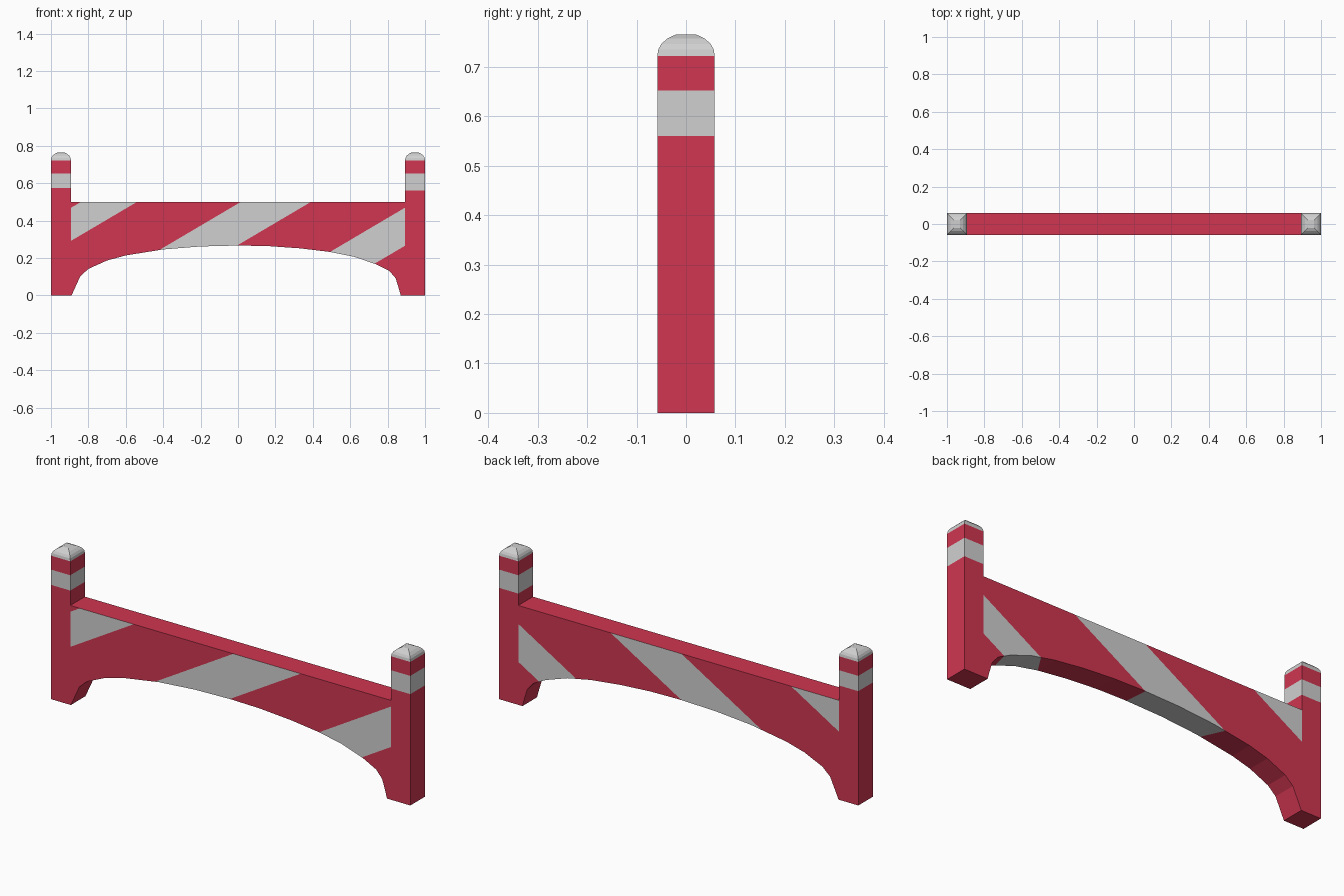
import bpy, bmesh
from mathutils import Vector

if "Cube" in bpy.data.objects:
    bpy.data.objects.remove(bpy.data.objects["Cube"])

W = 0.058          # half depth
IN = 0.893         # inner side of the posts
BEAM, NECK = 0.5, 0.722   # beam top, post top below the cap
SLOPE = 0.59       # stripe slope


def material(name, rgb):
    m = bpy.data.materials.new(name)
    m.diffuse_color = (*rgb, 1)
    m.use_nodes = True
    m.node_tree.nodes["Principled BSDF"].inputs["Base Color"].default_value = m.diffuse_color
    return m


red = material("barrier red", (0.63, 0.037, 0.082))
white = material("stripe white", (0.63, 0.63, 0.63))


def add_object(name, bm, mats):
    bmesh.ops.recalc_face_normals(bm, faces=bm.faces)
    me = bpy.data.meshes.new(name)
    bm.to_mesh(me)
    bm.free()
    for m in mats:
        me.materials.append(m)
    ob = bpy.data.objects.new(name, me)
    bpy.context.collection.objects.link(ob)
    return ob


# Frame: two posts and an arched beam, one extruded outline
arch = [(0.87, 0), (0.862, 0.03), (0.843, 0.092), (0.81, 0.13), (0.74, 0.166),
        (0.62, 0.207), (0.49, 0.233), (0.33, 0.252), (0.16, 0.264), (0, 0.267),
        (-0.2, 0.262), (-0.4, 0.246), (-0.6, 0.214), (-0.7, 0.187),
        (-0.8, 0.142), (-0.843, 0.103), (-0.89, 0)]
outline = [(-1, 0), (-1, NECK), (-IN, NECK), (-IN, BEAM),
           (IN, BEAM), (IN, NECK), (1, NECK), (1, 0)] + arch
bm = bmesh.new()
face = bm.faces.new([bm.verts.new((x, -W, z)) for x, z in outline])
ext = bmesh.ops.extrude_face_region(bm, geom=[face], use_keep_orig=True)
moved = [g for g in ext["geom"] if isinstance(g, bmesh.types.BMVert)]
bmesh.ops.translate(bm, verts=moved, vec=(0, 2 * W, 0))
bmesh.ops.recalc_face_normals(bm, faces=bm.faces)


def cut(co, no, keep=lambda c: True):
    faces = [f for f in bm.faces if keep(f.calc_center_median())]
    geom = faces + list({e for f in faces for e in f.edges}) \
        + list({v for f in faces for v in f.verts})
    bmesh.ops.bisect_plane(bm, geom=geom, plane_co=co, plane_no=no, dist=1e-5)


# Separate the beam from the posts, then cut the post bands
bands = {-1: (0.575, 0.652), 1: (0.56, 0.652)}
for s in (-1, 1):
    cut((s * IN, 0, 0), (1, 0, 0))
for s in (-1, 1):
    for z in bands[s]:
        cut((0, 0, z), (0, 0, 1), lambda c: c.x * s > IN - 0.001)

# Stripe edges: x where they meet the beam top, at the front and at the back
stripes = [((-0.84, -0.95), (-0.54, -0.625)),
           ((0.015, -0.015), (0.39, 0.38)),
           ((0.945, 1.05), (1.29, 1.374))]
for stripe in stripes:
    for f, b in stripe:
        cut(((f + b) / 2, 0, BEAM), Vector((1, (f - b) / (2 * W), -1 / SLOPE)).normalized(),
            lambda c: abs(c.x) < IN - 0.001)


def edge_at(edge, y):
    f, b = edge
    return f + (b - f) * (y + W) / (2 * W)


def is_white(f):
    c = f.calc_center_median()
    if abs(c.x) > IN - 0.001:
        lo, hi = bands[1 if c.x > 0 else -1]
        return lo < c.z < hi
    if f.normal.z > 0.9:
        return False
    u = c.x - (c.z - BEAM) / SLOPE
    return any(edge_at(l, c.y) < u < edge_at(r, c.y) for l, r in stripes)


bm.normal_update()
for f in bm.faces:
    f.material_index = int(is_white(f))
# The caps cover the post tops
hidden = [f for f in bm.faces if f.calc_center_median().z > NECK - 0.001]
bmesh.ops.delete(bm, geom=hidden, context="FACES")
add_object("barrier_frame", bm, [red, white])

# Post caps: stacked square rings (inset, height)
rings = [(0, NECK), (0.002, 0.735), (0.008, 0.746), (0.02, 0.757), (0.037, 0.765)]
for name, s in (("left_post_cap", -1), ("right_post_cap", 1)):
    bm = bmesh.new()
    cx, hx = s * (1 + IN) / 2, (1 - IN) / 2
    loops = [[bm.verts.new((cx + a * (hx - i), b * (W - i), z))
              for a, b in ((-1, -1), (1, -1), (1, 1), (-1, 1))] for i, z in rings]
    for lo, hi in zip(loops, loops[1:]):
        for k in range(4):
            n = (k + 1) % 4
            bm.faces.new((lo[k], lo[n], hi[n], hi[k]))
    bm.faces.new(loops[-1])
    add_object(name, bm, [white])
